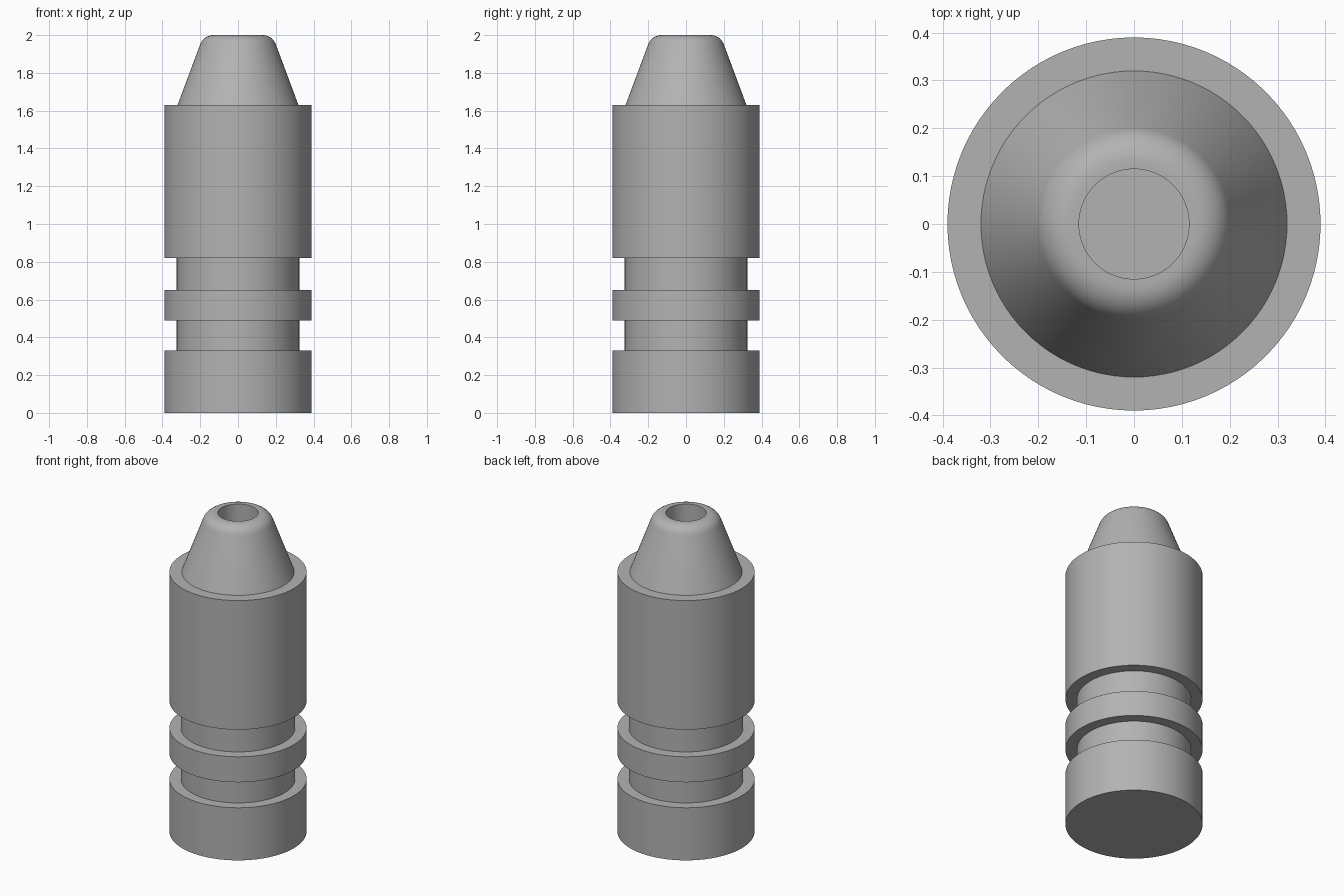
import bpy
import bmesh
import math

cube = bpy.data.objects.get("Cube")
if cube:
    bpy.data.objects.remove(cube, do_unlink=True)

SEGMENTS = 96
BODY_R, GROOVE_R, BORE_R = 0.39, 0.325, 0.115


def make_material(name, color):
    mat = bpy.data.materials.new(name)
    mat.use_nodes = True
    mat.diffuse_color = color
    mat.node_tree.nodes["Principled BSDF"].inputs["Base Color"].default_value = color
    return mat


def lathe(name, profile, mat):
    """Spin a (radius, height) profile around z."""
    bm = bmesh.new()
    verts = [bm.verts.new((r, 0, z)) for r, z in profile]
    edges = [bm.edges.new(pair) for pair in zip(verts, verts[1:])]
    bmesh.ops.spin(bm, geom=verts + edges, cent=(0, 0, 0), axis=(0, 0, 1),
                   angle=math.tau, steps=SEGMENTS, use_duplicate=False)
    bmesh.ops.remove_doubles(bm, verts=bm.verts, dist=0.0001)
    bmesh.ops.recalc_face_normals(bm, faces=bm.faces)
    mesh = bpy.data.meshes.new(name)
    bm.to_mesh(mesh)
    bm.free()
    obj = bpy.data.objects.new(name, mesh)
    bpy.context.collection.objects.link(obj)
    mesh.materials.append(mat)
    bpy.ops.object.select_all(action="DESELECT")
    obj.select_set(True)
    bpy.context.view_layer.objects.active = obj
    bpy.ops.object.shade_smooth_by_angle(angle=math.radians(30))
    return obj


grey = make_material("plain_grey", (0.45, 0.45, 0.45, 1))

# Base, two grooves, middle band and main cylinder
profile = [(0, 0), (BODY_R, 0)]
for low, high in ((0.33, 0.49), (0.65, 0.82)):
    profile += [(BODY_R, low), (GROOVE_R, low), (GROOVE_R, high), (BODY_R, high)]
profile += [(BODY_R, 1.63), (0.32, 1.63)]

# Tapered nose with a rounded rim
ROUND, RIM_R, TOP = 0.075, 0.13, 2.0
for i in range(9):
    a = math.radians(20 + 70 * i / 8)
    profile.append((RIM_R + ROUND * math.cos(a), TOP - ROUND + ROUND * math.sin(a)))

# Blind bore down the nose
profile += [(BORE_R, TOP), (BORE_R, 1.6), (0, 1.6)]

lathe("grooved_body", profile, grey)
